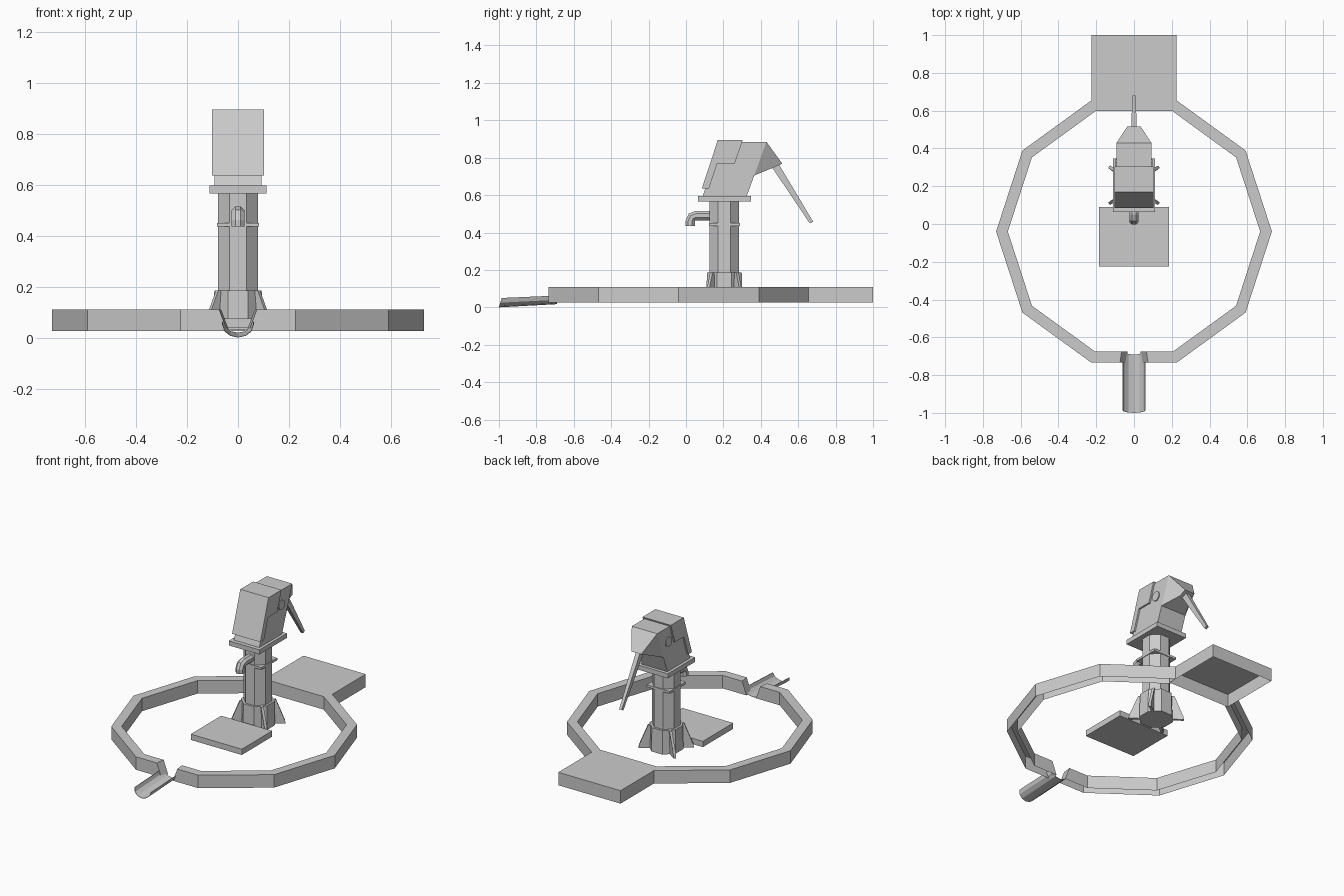
import bpy, bmesh
from math import sin, cos, radians, pi

if "Cube" in bpy.data.objects:
    bpy.data.objects.remove(bpy.data.objects["Cube"])

PY = 0.205  # pump axis position along y


def make(name, bm):
    bmesh.ops.recalc_face_normals(bm, faces=bm.faces)
    me = bpy.data.meshes.new(name)
    bm.to_mesh(me)
    bm.free()
    ob = bpy.data.objects.new(name, me)
    bpy.context.collection.objects.link(ob)
    return ob


def loft(name, sections, closed=True, cap_start=True, cap_end=True):
    """Skin a row of equal-length cross-sections."""
    bm = bmesh.new()
    rows = [[bm.verts.new(p) for p in s] for s in sections]
    n = len(rows[0])
    for a, b in zip(rows, rows[1:]):
        for i in range(n if closed else n - 1):
            j = (i + 1) % n
            bm.faces.new((a[i], a[j], b[j], b[i]))
    if cap_start:
        bm.faces.new(rows[0])
    if cap_end:
        bm.faces.new(rows[-1])
    return make(name, bm)


def rect(x0, x1, y0, y1, z):
    return [(x0, y0, z), (x1, y0, z), (x1, y1, z), (x0, y1, z)]


def box(name, hx, y0, y1, z0, z1, bottom=True):
    return loft(name, [rect(-hx, hx, y0, y1, z0), rect(-hx, hx, y0, y1, z1)], cap_start=bottom)


def octagon(apothem, z):
    r = apothem / cos(pi / 8)
    return [(r * cos(pi / 8 + i * pi / 4), PY + r * sin(pi / 8 + i * pi / 4), z) for i in range(8)]


def side_prism(name, profile, hx):
    """Extrude a (y, z) side profile across x."""
    return loft(name, [[(x, y, z) for y, z in profile] for x in (-hx, hx)])


def mirror(ob):
    ob.modifiers.new("mirror", 'MIRROR').use_clip = False
    return ob


# Ten-sided kerb, open underneath, with a sloped drain gap at the front
RO, RI, CY, Z0, Z1 = 0.73, 0.668, -0.04, 0.025, 0.11
sections = []
for deg in (72, 36, 0, -36, -72):
    c, s = cos(radians(deg)), sin(radians(deg))
    sections.append([(r * c, CY + r * s, z) for r, z in ((RO, Z0), (RO, Z1), (RI, Z1), (RI, Z0))])
yo, yi = CY - RO * sin(radians(72)), CY - RI * sin(radians(72))
sections.append([(0.042, yo, Z0), (0.074, yo, Z1), (0.066, yi, Z1), (0.034, yi, Z0)])
mirror(loft("kerb", sections, closed=False, cap_start=False))

# Step slab at the back and splash pad under the spout
box("back_step", 0.2256, 0.598, 1.0, Z0, Z1, bottom=False)
box("splash_pad", 0.185, -0.225, 0.09, 0.037, 0.075)

# Drain channel: tilted thin half-pipe
def channel(y_top, y_bot, z_top, z_bot):
    pts = []
    for k, sgn in ((1.0, 1), (0.95, -1)):
        arc = []
        for i in range(7):
            a = pi * i / 6
            d = sin(a)
            arc.append((0.062 * k * cos(a), y_top + (y_bot - y_top) * d,
                        z_top + (z_bot - z_top) * d * k))
        pts += arc[::sgn]
    return pts


loft("drain_channel", [channel(-0.985, -1.0, 0.05, 0.0), channel(-0.685, -0.69, 0.063, 0.017)])

# Pump column with flared base sleeve
loft("column", [octagon(0.079, 0.03), octagon(0.079, 0.57)])
loft("base_sleeve", [octagon(0.097, 0.03), octagon(0.093, 0.185)])
box("column_collar", 0.083, PY - 0.083, PY + 0.083, 0.435, 0.45)

# Four diagonal gusset fins
for sx in (1, -1):
    for sy in (1, -1):
        def fin(t):
            nx, ny = -0.6 * sy * t, 0.8 * sx * t
            path = ((0.05, 0.04, 0.03), (0.132, 0.098, 0.03), (0.13, 0.096, 0.05),
                    (0.082, 0.07, 0.185), (0.05, 0.04, 0.185))
            return [(sx * x + nx, PY + sy * y + ny, z) for x, y, z in path]
        loft("base_fin", [fin(-0.008), fin(0.008)])

# Spout: eight-sided pipe bending down
path = ((0.14, 0.49, 0), (0.05, 0.49, 0), (0.031, 0.482, 40), (0.022, 0.462, 90), (0.022, 0.435, 90))
rings = []
for y, z, deg in path:
    t = radians(deg)
    ring = []
    for i in range(8):
        a = pi / 8 + i * pi / 4
        u, v = 0.027 * cos(a), 0.027 * sin(a)
        ring.append((u, y - v * sin(t), z + v * cos(t)))
    rings.append(ring)
loft("spout", rings)

# Head: flange, body, front cover
box("head_flange", 0.111, 0.063, 0.347, 0.566, 0.596)
side_prism("head_body", ((0.09, 0.596), (0.325, 0.596), (0.365, 0.705), (0.43, 0.885),
                         (0.2, 0.885), (0.105, 0.64)), 0.092)
side_prism("front_cover", ((0.085, 0.636), (0.123, 0.636), (0.167, 0.768), (0.26, 0.768),
                           (0.304, 0.895), (0.17, 0.895)), 0.1025)

# Tapered rear housing around the handle
def slot(hx, top, bot):
    return [(-hx, *top), (hx, *top), (hx, *bot), (-hx, *bot)]


loft("rear_housing", [slot(0.092, (0.43, 0.885), (0.365, 0.705)),
                      slot(0.036, (0.515, 0.768), (0.47, 0.748))], cap_start=False)

# Pivot discs on both sides of the head
disc = [[(x, 0.315 + 0.032 * cos(i * pi / 5), 0.79 + 0.032 * sin(i * pi / 5)) for i in range(10)]
        for x in (0.085, 0.098)]
mirror(loft("pivot_disc", disc))

# Pump handle
loft("handle", [slot(0.015, (0.49, 0.775), (0.452, 0.76)),
                slot(0.009, (0.68, 0.458), (0.662, 0.449))])
